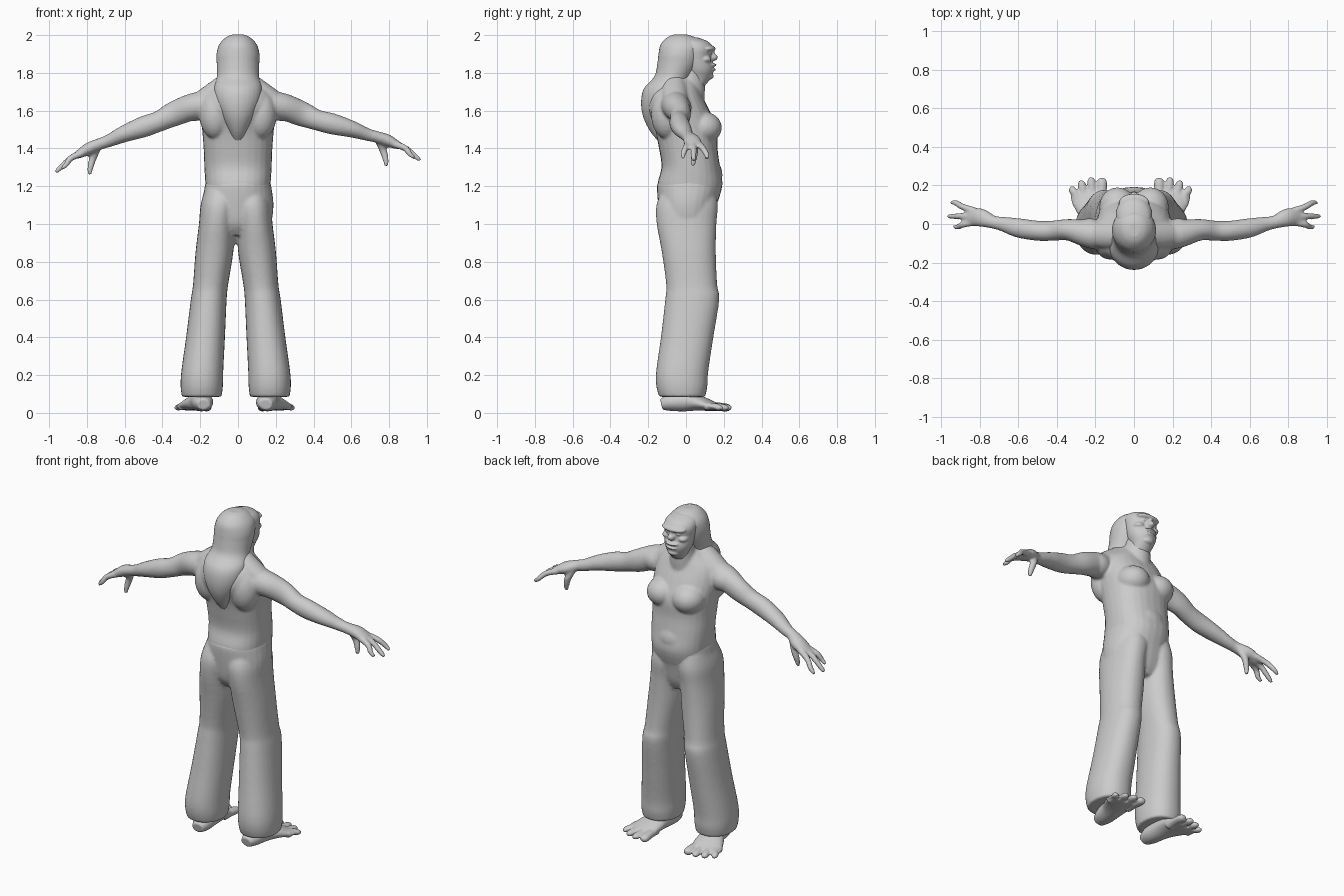
import bpy, bmesh, math
from mathutils import Vector, Matrix

grey = bpy.data.materials.new("plain_grey")
grey.diffuse_color = (0.6, 0.6, 0.6, 1)


def smooth_path(rows, steps=4):
    """Catmull-Rom interpolation of every value in the rows."""
    out = []
    for i in range(len(rows) - 1):
        p0, p1 = rows[max(i - 1, 0)], rows[i]
        p2, p3 = rows[i + 1], rows[min(i + 2, len(rows) - 1)]
        for k in range(steps):
            t = k / steps
            out.append([0.5 * (2 * b + (c - a) * t + (2 * a - 5 * b + 4 * c - d) * t * t
                               + (3 * b - a - 3 * c + d) * t ** 3)
                        for a, b, c, d in zip(p0, p1, p2, p3)])
    return out + [list(rows[-1])]


def loft(bm, rows, upright=True, power=2.0, n=28):
    """Rows are x, y, z, half width, half depth; upright keeps sections level."""
    rows = smooth_path(rows)
    rings = []
    for i, (x, y, z, a, b) in enumerate(rows):
        u, v = Vector((1, 0, 0)), Vector((0, 1, 0))
        if not upright:
            t = Vector(rows[min(i + 1, len(rows) - 1)][:3]) - Vector(rows[max(i - 1, 0)][:3])
            u = t.cross(Vector((0, 0, 1))).normalized()
            v = u.cross(t).normalized()
        ring = []
        for k in range(n):
            w = 2 * math.pi * k / n
            c, s = math.cos(w), math.sin(w)
            c = math.copysign(abs(c) ** (2 / power), c)
            s = math.copysign(abs(s) ** (2 / power), s)
            ring.append(bm.verts.new(Vector((x, y, z)) + u * a * c + v * b * s))
        rings.append(ring)
    for r, q in zip(rings, rings[1:]):
        for k in range(n):
            bm.faces.new((r[k], r[(k + 1) % n], q[(k + 1) % n], q[k]))
    bm.faces.new(rings[0])
    bm.faces.new(rings[-1])


def ball(bm, centre, radii):
    bmesh.ops.create_uvsphere(bm, u_segments=24, v_segments=14, radius=1,
                              matrix=Matrix.Translation(centre) @ Matrix.Diagonal((*radii, 1)))


def finish(name, bm, voxel, rounds):
    """Fuse the overlapping volumes into one smooth skin."""
    bmesh.ops.recalc_face_normals(bm, faces=bm.faces[:])
    mesh = bpy.data.meshes.new(name)
    bm.to_mesh(mesh)
    bm.free()
    mesh.materials.append(grey)
    mesh.shade_smooth()
    ob = bpy.data.objects.new(name, mesh)
    bpy.context.collection.objects.link(ob)
    m = ob.modifiers.new("fuse", 'REMESH')
    m.mode = 'VOXEL'
    m.voxel_size = voxel
    m.use_smooth_shade = True
    m = ob.modifiers.new("soften", 'SMOOTH')
    m.factor = 0.5
    m.iterations = rounds


# Torso, neck, arms and hands
bm = bmesh.new()
loft(bm, [(0, .01, 1.08, .165, .145), (0, .02, 1.2, .172, .172), (0, .025, 1.3, .178, .155),
          (0, .012, 1.4, .182, .155), (0, 0, 1.5, .19, .165), (0, -.04, 1.6, .2, .165),
          (0, -.055, 1.68, .185, .14), (0, -.05, 1.74, .12, .11), (0, -.04, 1.78, .08, .08)],
     power=2.3)
loft(bm, [(0, -.01, 1.6, .1, .1), (0, .015, 1.7, .08, .085), (0, .03, 1.82, .07, .07)])
ball(bm, (0, .085, 1.26), (.13, .108, .11))                        # belly
for s in (-1, 1):
    ball(bm, (s * .085, .09, 1.51), (.095, .1, .085))              # chest muscle
    ball(bm, (s * .12, -.1, 1.58), (.085, .085, .13))              # shoulder blade
    ball(bm, (s * .23, -.045, 1.615), (.085, .075, .07))           # shoulder
    loft(bm, [(s * .03, -.06, 1.76, .06, .06), (s * .13, -.06, 1.69, .07, .06),
              (s * .24, -.05, 1.62, .06, .05)], False)             # neck muscle

    def limb(rows):
        # The left arm hangs a little lower
        loft(bm, [(s * x, y, z - (.1 * max(0, x - .35) if s < 0 else 0), a, b)
                  for x, y, z, a, b in rows], False, n=20)

    limb([(.15, -.06, 1.63, .08, .08), (.24, -.05, 1.62, .072, .072), (.34, -.03, 1.582, .056, .066),
          (.42, -.035, 1.55, .052, .055), (.5, -.035, 1.53, .052, .056), (.6, -.02, 1.503, .05, .045),
          (.68, 0, 1.475, .038, .034), (.73, .01, 1.462, .034, .031), (.79, .032, 1.442, .047, .033),
          (.84, .037, 1.42, .045, .023), (.86, .04, 1.41, .035, .016)])
    for y0, xt, yt, zt in ((.066, .95, .11, 1.345), (.04, .967, .04, 1.335), (.01, .935, -.015, 1.35)):
        limb([(.82, y0, 1.425, .019, .019), (.885, (y0 + yt) / 2, 1.402, .017, .017),
              (xt - .025, yt, zt + .02, .015, .014), (xt, yt, zt, .009, .009)])
    limb([(.745, .03, 1.44, .02, .02), (.768, .045, 1.39, .02, .02), (.782, .04, 1.34, .016, .016),
          (.786, .035, 1.305, .01, .01)])                          # thumb
finish("torso_and_arms", bm, .008, 5)

# Trousers: hips and two flared legs
bm = bmesh.new()
loft(bm, [(0, .01, .94, .09, .1), (0, .005, 1.0, .17, .135), (0, .008, 1.1, .188, .155),
          (0, .018, 1.2, .176, .172), (0, .02, 1.225, .17, .165)], power=2.2)
for s in (-1, 1):
    loft(bm, [(s * x - .012, y, z, a, b) for x, y, z, a, b in (
        (.18, -.02, .085, .105, .122), (.18, -.022, .14, .112, .135), (.177, -.02, .22, .111, .138),
        (.16, .006, .4, .103, .139), (.143, .033, .6, .095, .143), (.133, .03, .68, .093, .135),
        (.113, .015, .85, .1, .143), (.1, .003, 1.0, .095, .158), (.088, .006, 1.1, .098, .163),
        (.08, .015, 1.18, .085, .14))], power=2.2)
finish("trousers", bm, .009, 4)

# Head with face features
bm = bmesh.new()
loft(bm, [(0, .04, 1.72, .05, .05), (0, .068, 1.77, .06, .062), (0, .068, 1.82, .08, .08),
          (0, .055, 1.88, .09, .08), (0, .05, 1.93, .094, .092), (0, .03, 1.965, .08, .088),
          (0, 0, 1.988, .045, .06)])
ball(bm, (0, .115, 1.928), (.078, .042, .019))                     # brow ridge
ball(bm, (0, .138, 1.882), (.022, .03, .02))                       # nose tip
ball(bm, (0, .13, 1.9), (.012, .024, .035))                        # nose bridge
ball(bm, (0, .128, 1.842), (.045, .034, .011))                     # upper lip
ball(bm, (0, .124, 1.817), (.042, .034, .011))                     # lower lip
ball(bm, (0, .112, 1.782), (.04, .035, .02))                       # chin
for s in (-1, 1):
    ball(bm, (s * .052, .1, 1.872), (.03, .034, .02))              # cheekbone
    ball(bm, (s * .036, .122, 1.902), (.016, .014, .009))          # eye
finish("head", bm, .005, 3)

# Long hair running from the crown down the back
bm = bmesh.new()
loft(bm, [(0, -.03, 2.003, .03, .035), (0, -.025, 1.988, .065, .075), (0, -.02, 1.95, .1, .115),
          (0, -.03, 1.9, .114, .116), (0, -.04, 1.85, .113, .112), (0, -.068, 1.78, .112, .1),
          (0, -.11, 1.72, .128, .112), (0, -.13, 1.65, .122, .108), (0, -.14, 1.57, .09, .088),
          (0, -.13, 1.49, .05, .06), (0, -.11, 1.43, .025, .03)])
finish("long_hair", bm, .007, 4)

# Bare feet, splayed outward
for s, name in ((-1, "left_foot"), (1, "right_foot")):
    bm = bmesh.new()

    def part(rows):
        loft(bm, [(s * x - .018, *r) for x, *r in rows], False, n=20)

    part([(.165, -.13, .045, .035, .03), (.168, -.08, .055, .055, .046), (.178, 0, .06, .062, .052),
          (.195, .07, .052, .08, .04), (.217, .14, .036, .092, .024), (.222, .17, .03, .088, .017)])
    for x0, x1, y1, r in ((.15, .148, .237, .026), (.197, .203, .24, .021),
                          (.242, .253, .225, .021), (.282, .3, .195, .02)):
        part([(x0, .1, .035, r, r), (x0, .15, .034, r, r * .9),
              (x1, y1 - .02, .028, r, r * .8), (x1, y1, .024, r * .5, r * .4)])
    finish(name, bm, .006, 3)
